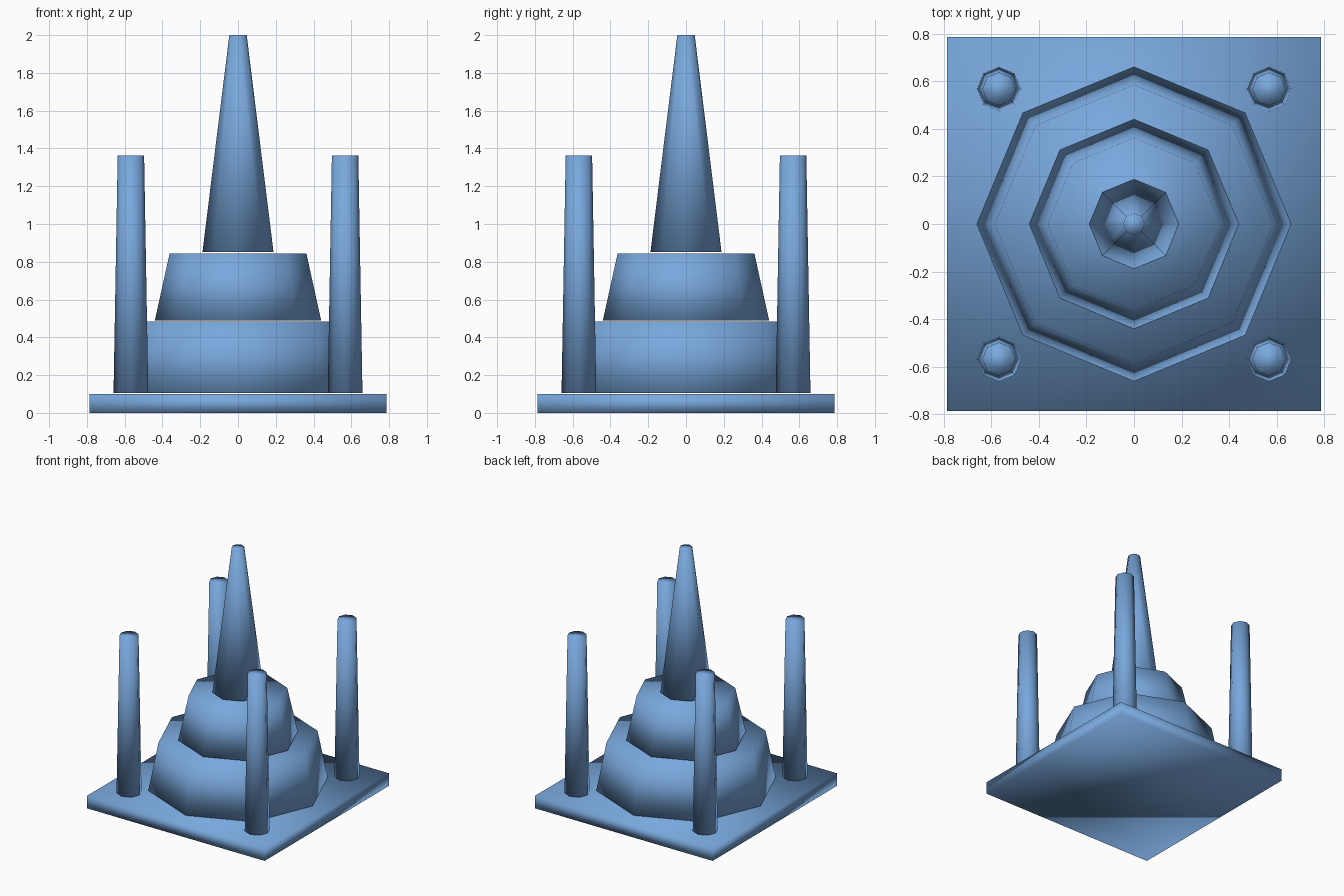
import bpy
import math

if "Cube" in bpy.data.objects:
    bpy.data.objects.remove(bpy.data.objects["Cube"])

blue = bpy.data.materials.new("soft blue")
blue.diffuse_color = (0.19, 0.39, 0.72, 1.0)
blue.use_nodes = True
blue.node_tree.nodes["Principled BSDF"].inputs["Base Color"].default_value = blue.diffuse_color


def finish(name):
    """Name the new object, colour it and smooth every face."""
    obj = bpy.context.object
    obj.name = name
    obj.data.materials.append(blue)
    bpy.ops.object.shade_smooth()
    return obj


def frustum(name, r_bottom, r_top, z0, z1, x=0.0, y=0.0):
    """Eight-sided tapered block with corners on the x and y axes."""
    bpy.ops.mesh.primitive_cone_add(
        vertices=8, radius1=r_bottom, radius2=r_top, depth=z1 - z0,
        location=(x, y, (z0 + z1) / 2))
    return finish(name)


# Square plinth
bpy.ops.mesh.primitive_cube_add(size=1, location=(0, 0, 0.05))
bpy.context.object.scale = (1.572, 1.572, 0.10)
bpy.ops.object.transform_apply(location=False, rotation=False, scale=True)
finish("plinth")

# Stacked tiers and spire, with thin gaps between them
frustum("lower_tier", 0.66, 0.585, 0.105, 0.483)
frustum("upper_tier", 0.44, 0.362, 0.49, 0.844)
frustum("spire", 0.188, 0.046, 0.852, 2.0)

# Corner towers
for sx, side in ((-1, "left"), (1, "right")):
    for sy, end in ((-1, "front"), (1, "back")):
        frustum(f"{end}_{side}_tower", 0.092, 0.07, 0.105, 1.362,
                sx * 0.567, sy * 0.567)
